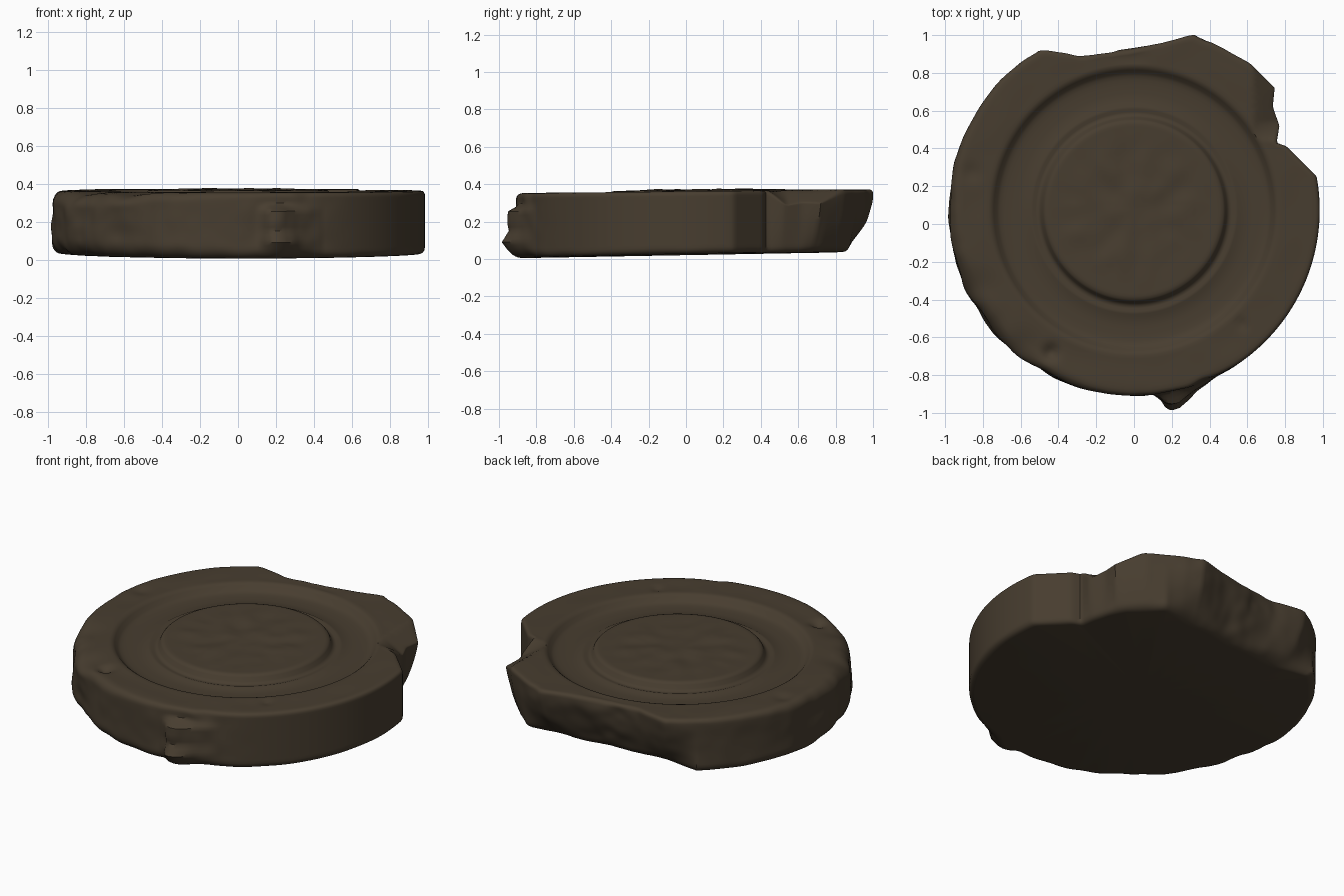
import bpy, bmesh, math
from mathutils import Vector, noise

if "Cube" in bpy.data.objects:
    bpy.data.objects.remove(bpy.data.objects["Cube"])

SEG = 360
CX, CY = 0.0, 0.073         # centre of the turned rings

# Broken stretches of the outline (x, y), counter-clockwise; elsewhere it is a circle
TOP_BREAK = [(0.97, 0.25), (0.81, 0.41), (0.755, 0.43), (0.77, 0.52), (0.735, 0.62),
             (0.745, 0.72), (0.62, 0.85), (0.42, 0.965), (0.32, 1.0), (0.2, 0.97), (0.0, 0.935),
             (-0.11, 0.91), (-0.3, 0.905), (-0.5, 0.92)]
LOW_BREAK = [(0.97, 0.25), (0.81, 0.41), (0.755, 0.43), (0.74, 0.52), (0.71, 0.62),
             (0.66, 0.71), (0.49, 0.87), (0.2, 0.845), (-0.42, 0.79), (-0.62, 0.81)]
NUB = [(0.1, -0.905), (0.14, -0.935), (0.17, -0.985), (0.2, -1.0), (0.24, -0.985),
       (0.32, -0.9), (0.44, -0.81)]
# How far the nub sticks out at each height
NUB_UP = [(0, 0.4), (0.1, 0.6), (0.25, 1), (0.42, 0.6), (0.55, 0.75), (0.72, 0.7), (0.82, 0), (1, 0)]


def outline(theta, pts, base=0.983):
    """Distance from the centre to the polyline, or to the circle outside it."""
    d = Vector((math.cos(theta), math.sin(theta)))
    rel = [Vector((x - CX, y - CY)) for x, y in pts]
    for p, q in zip(rel, rel[1:]):
        if p.cross(d) >= 0 and d.cross(q) > 0 and d.dot(p) > 0:
            return p.cross(q) / d.cross(q - p)
    return base


def lerp_table(t, table):
    for (a, va), (b, vb) in zip(table, table[1:]):
        if t <= b:
            return va + (vb - va) * (t - a) / (b - a)
    return table[-1][1]


def window(theta, centre, width):
    a = (theta - math.radians(centre) + math.pi) % (2 * math.pi) - math.pi
    return math.exp(-(a / math.radians(width)) ** 2)


def rough(x, y, z, scale, amount):
    return noise.noise(Vector((x, y, z)) * scale) * amount


def top_z(x, y):
    return 0.362 + 0.011 * y


def low_z(x, y):
    return 0.021 + 0.018 * y + 0.008 * x * x


# Worn hollows on the rim: x, y, size, depth
DENTS = [(-0.86, 0.27, 0.05, 0.012), (-0.44, -0.68, 0.04, 0.03), (0.57, -0.53, 0.03, 0.012),
         (-0.6, -0.68, 0.1, 0.025), (-0.83, -0.35, 0.1, 0.02), (-0.76, -0.52, 0.1, 0.016)]


def dents(x, y):
    d = sum(h * math.exp(-((x - a) ** 2 + (y - b) ** 2) / s ** 2) for a, b, s, h in DENTS)
    if y > 0.44:            # broken corner that falls away at the back right
        d += max(0, x - 0.63) * 0.6 * min(1, (y - 0.44) / 0.1)
    return d


def wall_radius(theta, t):
    """Outer radius at height t (0 bottom, 1 top): undercut back, nub, worn edges."""
    hi, lo = outline(theta, TOP_BREAK), outline(theta, LOW_BREAK)
    r = lo + (hi - lo) * (1 - (1 - t) ** 2)
    r += (outline(theta, NUB) - 0.983) * lerp_table(t, NUB_UP)
    wear = window(theta, 208, 45)
    broken = min(1, window(theta, 95, 35) + window(theta, 285, 12) + wear)
    x, y = r * math.cos(theta), r * math.sin(theta)
    r += rough(x, y, t * 0.35, 5, 0.022 * broken) + rough(x, y, t * 0.35, 12, 0.008 * broken)
    r -= 0.006 * broken
    chip = 0.03 * (0.5 + rough(x, y, 7, 6, 1)) * (broken + 0.2)
    for dist, b in (((1 - t) * 0.34, 0.022 + 0.06 * wear),
                    (t * 0.34, 0.03 + 0.05 * window(theta, 225, 45) + max(0, chip))):
        if dist < b:
            r -= b - math.sqrt(max(0, b * b - (b - dist) ** 2))
    return r


# Turned relief on the face: (radius, height relative to the rim)
RELIEF = [(0.755, -0.004), (0.742, -0.014), (0.725, -0.034), (0.71, -0.042), (0.69, -0.046),
          (0.66, -0.048), (0.62, -0.048), (0.565, -0.046), (0.55, -0.039), (0.535, -0.038),
          (0.52, -0.043), (0.505, -0.042), (0.492, -0.03), (0.482, -0.008), (0.472, 0.002),
          (0.455, 0.006)]
RELIEF += [(0.44 - 0.04 * i, 0.006) for i in range(11)]
WALL_T = [0, .01, .03, .06, .1, .15, .2, .25, .3, .36, .42, .48, .54, .6, .66, .72, .76, .8, .84,
          .88, .92, .95, .975, .99, 1]

bm = bmesh.new()
rings = []


def add_ring(point):
    rings.append([bm.verts.new(point(2 * math.pi * i / SEG)) for i in range(SEG)])


def wall_point(t):
    def point(a):
        r = wall_radius(a, t)
        x, y = CX + r * math.cos(a), CY + r * math.sin(a)
        lo, hi = low_z(x, y), top_z(x, y)
        return x, y, lo + (hi - lo) * t - dents(x, y) * t ** 4
    return point


def rim_point(f):
    def point(a):
        inner = min(0.77, wall_radius(a, 1) - 0.01)
        r = wall_radius(a, 1) * (1 - f) + inner * f
        x, y = CX + r * math.cos(a), CY + r * math.sin(a)
        return x, y, top_z(x, y) - dents(x, y) + rough(x, y, 0, 5, 0.006) * f * (1 - f) * 4
    return point


def relief_point(radius, h):
    def point(a):
        x, y = CX + radius * math.cos(a), CY + radius * math.sin(a)
        fade = max(0, min(1, (0.42 - radius) / 0.1))
        return x, y, top_z(x, y) + h + rough(x, y, 3, 9, 0.009) * fade
    return point


# Outer wall, rim and turned face
for t in WALL_T:
    add_ring(wall_point(t))
for f in (0.1, 0.2, 0.3, 0.45, 0.6, 0.75, 0.9, 1):
    add_ring(rim_point(f))
for radius, h in RELIEF:
    add_ring(relief_point(radius, h))
for a, b in zip(rings, rings[1:]):
    for i in range(SEG):
        j = (i + 1) % SEG
        bm.faces.new((a[i], a[j], b[j], b[i]))

# Close the middle of the face and the flat underside
for ring, z in ((rings[-1], top_z(CX, CY) + 0.006), (rings[0], low_z(CX, CY))):
    hub = bm.verts.new((CX, CY, z))
    for i in range(SEG):
        bm.faces.new((ring[i], ring[(i + 1) % SEG], hub))
bmesh.ops.recalc_face_normals(bm, faces=bm.faces)

mesh = bpy.data.meshes.new("worn_stone_disc")
bm.to_mesh(mesh)
bm.free()
disc = bpy.data.objects.new("worn_stone_disc", mesh)
bpy.context.collection.objects.link(disc)

stone = bpy.data.materials.new("dark brown stone")
stone.diffuse_color = (0.064, 0.047, 0.029, 1)
stone.use_nodes = True
stone.node_tree.nodes["Principled BSDF"].inputs["Base Color"].default_value = stone.diffuse_color
mesh.materials.append(stone)

bpy.context.view_layer.objects.active = disc
disc.select_set(True)
bpy.ops.object.shade_smooth_by_angle(angle=math.radians(40))
